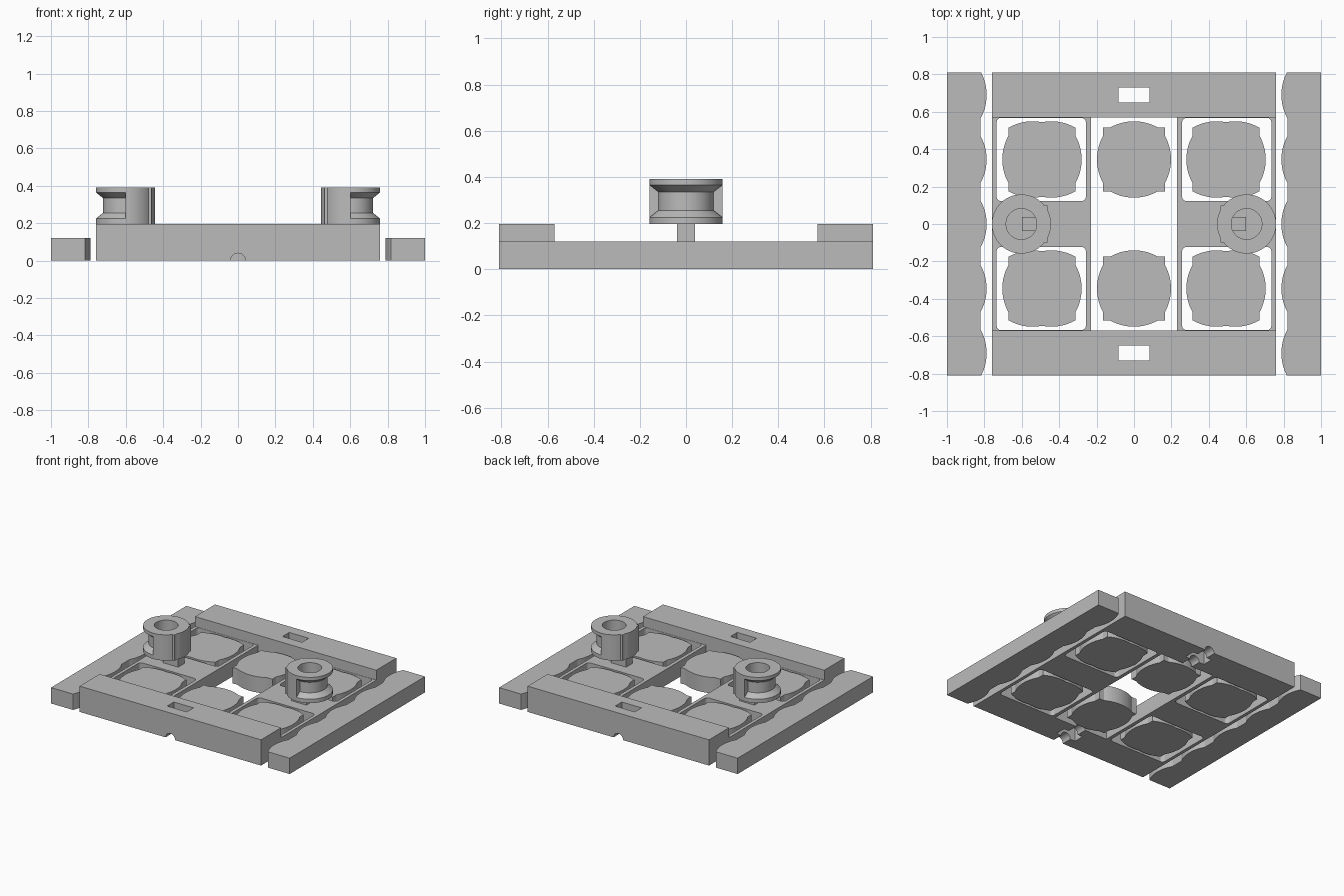
import bpy, bmesh, math
from mathutils import Matrix, Vector

if "Cube" in bpy.data.objects:
    bpy.data.objects.remove(bpy.data.objects["Cube"])

grey = bpy.data.materials.new("light grey")
grey.use_nodes = True
grey.diffuse_color = (0.5, 0.5, 0.5, 1)
grey.node_tree.nodes["Principled BSDF"].inputs["Base Color"].default_value = grey.diffuse_color

PLATE, BAR, TOP = 0.12, 0.195, 0.39
BULGE_HALF, BULGE = 0.125, 0.032


def finish(bm, name):
    bmesh.ops.recalc_face_normals(bm, faces=bm.faces)
    mesh = bpy.data.meshes.new(name)
    bm.to_mesh(mesh)
    bm.free()
    mesh.materials.append(grey)
    obj = bpy.data.objects.new(name, mesh)
    bpy.context.collection.objects.link(obj)
    return obj


def prism(name, outline, z0, z1):
    bm = bmesh.new()
    face = bm.faces.new([bm.verts.new((x, y, z0)) for x, y in outline])
    grown = bmesh.ops.extrude_face_region(bm, geom=[face])["geom"]
    verts = [v for v in grown if isinstance(v, bmesh.types.BMVert)]
    bmesh.ops.translate(bm, verts=verts, vec=(0, 0, z1 - z0))
    return finish(bm, name)


def rect(x0, x1, y0, y1):
    return [(x0, y0), (x1, y0), (x1, y1), (x0, y1)]


def rounded_rect(x0, x1, y0, y1, r):
    pts = []
    corners = [(x1 - r, y1 - r), (x0 + r, y1 - r), (x0 + r, y0 + r), (x1 - r, y0 + r)]
    for k, (cx, cy) in enumerate(corners):
        for i in range(5):
            a = math.pi / 2 * (k + i / 4)
            pts.append((cx + r * math.cos(a), cy + r * math.sin(a)))
    return pts


def cut(obj, cutter):
    mod = obj.modifiers.new("cut", "BOOLEAN")
    mod.operation, mod.solver, mod.object = "DIFFERENCE", "EXACT", cutter
    bpy.context.view_layer.update()
    deps = bpy.context.evaluated_depsgraph_get()
    mesh = bpy.data.meshes.new_from_object(obj.evaluated_get(deps))
    obj.modifiers.clear()
    obj.data = mesh
    bpy.data.objects.remove(cutter)


def mirrored(obj, name, axis):
    """Copy a part to the other side of the model."""
    copy = obj.copy()
    copy.data = obj.data.copy()
    copy.name = name
    copy.data.transform(Matrix.Scale(-1, 4, axis))
    copy.data.flip_normals()
    bpy.context.collection.objects.link(copy)
    return copy


def scallop(half, centres, steps=14):
    """Edge running from -half to half as (along, outward) pairs with arc bulges."""
    radius = (BULGE_HALF ** 2 + BULGE ** 2) / (2 * BULGE)
    stops = {-half, half}
    for c in centres:
        for i in range(steps + 1):
            stops.add(round(c + BULGE_HALF * (2 * i / steps - 1), 4))

    def height(t):
        arcs = [math.sqrt(radius ** 2 - (t - c) ** 2) - radius + BULGE
                for c in centres if abs(t - c) <= BULGE_HALF + 1e-4]
        return max([0.0] + arcs)
    return [(t, height(t)) for t in sorted(stops) if abs(t) <= half]


X, Y = Vector((1, 0, 0)), Vector((0, 1, 0))

# Scalloped side rails
edge = scallop(0.81, [-0.69, -0.345, 0, 0.345, 0.69])
rail = prism("right_rail", [(-1, 0.81), (-1, -0.81)] + [(-0.82 + h, t) for t, h in edge], 0, PLATE)
mirrored(rail, "left_rail", X)

# Raised end bars with a slot and a round groove underneath
bar = prism("front_bar", rect(-0.76, 0.76, -0.81, -0.57), 0, BAR)
cut(bar, prism("slot_cutter", rect(-0.082, 0.082, -0.73, -0.65), -0.1, 0.3))
bm = bmesh.new()
bmesh.ops.create_cone(bm, cap_ends=True, segments=32, radius1=0.04, radius2=0.04, depth=0.5,
                      matrix=Matrix.Translation((0, -0.69, 0)) @ Matrix.Rotation(math.pi / 2, 4, "X"))
cut(bar, finish(bm, "groove_cutter"))
mirrored(bar, "back_bar", Y)

# Side frames, each with two windows
frame = prism("right_frame", rect(-0.76, -0.23, -0.57, 0.57), 0, PLATE)
for y0, y1 in ((-0.568, -0.122), (0.122, 0.568)):
    cut(frame, prism("window_cutter", rounded_rect(-0.735, -0.257, y0, y1, 0.025), -0.1, 0.3))
mirrored(frame, "left_frame", X)


# Loose scalloped pads inside the windows
def pad(name, cx, cy, hx, hy, lobes):
    outline = []
    side, end = scallop(hy, [0]), scallop(hx, lobes)
    outline += [(cx + t, cy - hy - h) for t, h in end]
    outline += [(cx + hx + h, cy + t) for t, h in side[1:]]
    outline += [(cx - t, cy + hy + h) for t, h in end[1:]]
    outline += [(cx - hx - h, cy - t) for t, h in side[1:-1]]
    return prism(name, outline, 0, PLATE)


corner_pad = pad("front_right_pad", -0.492, -0.345, 0.18, 0.172, [-0.05, 0.05])
mirrored(corner_pad, "front_left_pad", X)
back_pad = mirrored(corner_pad, "back_right_pad", Y)
mirrored(back_pad, "back_left_pad", X)
middle_pad = pad("front_middle_pad", 0, -0.345, 0.166, 0.172, [0])
mirrored(middle_pad, "back_middle_pad", Y)


# Bobbins: grooved outer half, solid inner half, square block and stem
def half_lathe(name, profile, start):
    bm = bmesh.new()
    face = bm.faces.new([bm.verts.new((r, 0, z)) for r, z in profile])
    bmesh.ops.rotate(bm, verts=bm.verts, cent=(0, 0, 0), matrix=Matrix.Rotation(start, 3, "Z"))
    bmesh.ops.spin(bm, geom=[face] + face.edges[:] + face.verts[:], cent=(0, 0, 0),
                   axis=(0, 0, 1), angle=math.pi, steps=32)
    bmesh.ops.translate(bm, verts=bm.verts, vec=(-0.602, 0, 0))
    obj = finish(bm, name)
    bpy.ops.object.select_all(action="DESELECT")
    obj.select_set(True)
    bpy.context.view_layer.objects.active = obj
    bpy.ops.object.shade_smooth_by_angle(angle=math.radians(30))
    return obj


HOLE, NECK, RIM = 0.082, 0.12, 0.158
groove = [(HOLE, BAR), (RIM, BAR), (RIM, 0.225), (NECK, 0.255),
          (NECK, 0.335), (RIM, 0.365), (RIM, TOP), (HOLE, TOP)]
solid = [(HOLE, BAR), (RIM, BAR), (RIM, TOP), (HOLE, TOP)]
parts = {
    "spool": half_lathe("right_spool", groove, math.pi / 2),
    "spool_back": half_lathe("right_spool_back", solid, -math.pi / 2),
    "spool_block": prism("right_spool_block", rect(-0.515, -0.463, -0.1, 0.1), BAR, TOP),
    "stem": prism("right_stem", rect(-0.6, -0.475, -0.038, 0.038), PLATE, BAR + 0.002),
}
for key, obj in parts.items():
    mirrored(obj, "left_" + key, X)
